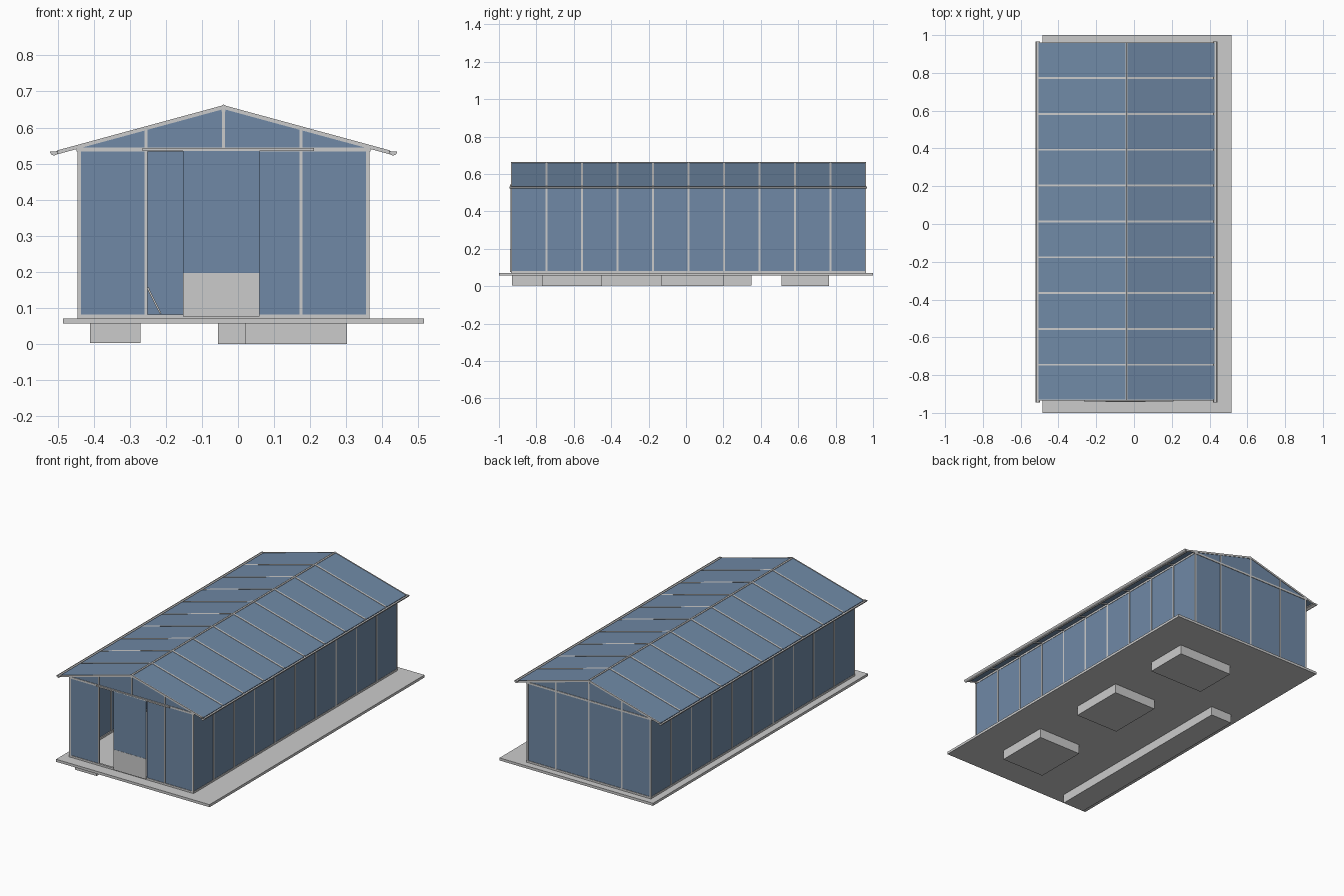
import bpy, bmesh, math

if "Cube" in bpy.data.objects:
    bpy.data.objects.remove(bpy.data.objects["Cube"])

CX = -0.04            # ridge line
HW, HE = 0.405, 0.462  # half width of walls and of eaves
Y0, Y1 = -0.935, 0.962
N = 10
STEP = (Y1 - Y0) / N
Z0, ZE = 0.082, 0.545  # sill top and eave beam top

glass = bpy.data.materials.new("glass")
glass.diffuse_color = (0.16, 0.25, 0.38, 1)
glass.use_nodes = True
glass.node_tree.nodes["Principled BSDF"].inputs["Base Color"].default_value = glass.diffuse_color


def prism(name, pts, y0, y1, mat=None):
    """Extrude an x-z outline along y."""
    bm = bmesh.new()
    f = bm.faces.new([bm.verts.new((x, y0, z)) for x, z in pts])
    r = bmesh.ops.extrude_face_region(bm, geom=[f])
    vs = [v for v in r["geom"] if isinstance(v, bmesh.types.BMVert)]
    bmesh.ops.translate(bm, verts=vs, vec=(0, y1 - y0, 0))
    bmesh.ops.recalc_face_normals(bm, faces=bm.faces)
    me = bpy.data.meshes.new(name)
    bm.to_mesh(me)
    bm.free()
    ob = bpy.data.objects.new(name, me)
    bpy.context.collection.objects.link(ob)
    if mat:
        me.materials.append(mat)
    return ob


def box(name, x0, x1, y0, y1, z0, z1, mat=None):
    return prism(name, [(x0, z0), (x1, z0), (x1, z1), (x0, z1)], y0, y1, mat)


def roof_z(h):
    return 0.662 - 0.272 * h


def slope(name, s, h0, h1, top, thick, y0, y1, mat=None):
    """Sloping strip on one side (s = -1 or 1) of the roof."""
    pts = [(CX + s * h, roof_z(h) - d) for h, d in
           ((h0, top), (h1, top), (h1, top + thick), (h0, top + thick))]
    return prism(name, pts, y0, y1, mat)


# ground slab and foundation blocks
box("slab", -0.485, 0.515, -1, 1, 0.056, 0.071)
box("foundation_strip", -0.41, -0.27, -0.93, 0.35, 0.003, 0.056)
box("foundation_block", 0.02, 0.302, -0.77, -0.45, 0, 0.056)
box("foundation_block", 0.02, 0.302, -0.13, 0.2, 0, 0.056)
box("foundation_block", -0.055, 0.302, 0.51, 0.765, 0, 0.056)

# sill and eave beams round the walls
L, R, T = CX - HW, CX + HW, 0.012
for label, z0, z1, g in (("sill", 0.071, Z0, 0), ("eave_beam", 0.534, ZE, 0.003)):
    for y in (Y0, Y1 - T):
        box("end_" + label, L - g, R + g, y, y + T, z0, z1)
    for x in (L, R - T):
        box("side_" + label, x, x + T, Y0, Y1, z0, z1)

# long side walls, roof slopes and gutters
for s in (-1, 1):
    xa, xb = sorted((CX + s * HW, CX + s * (HW - 0.01)))
    xm = (xa + xb) / 2
    for i in range(N + 1):
        y = Y0 + i * STEP
        w = 0.005
        ya, yb = max(Y0, y - w), min(Y1, y + w)
        box("side_post", xa, xb, ya, yb, Z0, 0.55)
        slope("rafter", s, 0, HE, 0, 0.011, ya, yb)
        if i < N:
            box("side_pane", xm - 0.002 + s * 0.001, xm + 0.002 + s * 0.001,
                y + w, y + STEP - w, Z0, 0.548, glass)
            slope("roof_pane", s, 0.004, HE + 0.003, 0.002, 0.004,
                  y + w, y + STEP - w, glass)
    slope("eave_rail", s, HE - 0.01, HE, 0.005, 0.006, Y0, Y1)
    # half round gutter
    gx, gz, r = CX + s * 0.47, 0.534, 0.0115
    arc = [math.pi + math.pi * k / 8 for k in range(9)]
    pts = [(gx + r * math.cos(a), gz + r * math.sin(a)) for a in arc]
    pts += [(gx + (r - 0.003) * math.cos(a), gz + (r - 0.003) * math.sin(a))
            for a in reversed(arc)]
    prism("gutter", pts, Y0 - 0.009, Y1 + 0.005)
    for y in (Y0 - 0.009, Y1 + 0.003):
        prism("gutter_cap", pts[:9], y, y + 0.002)
prism("ridge_beam", [(CX - 0.006, 0.645), (CX + 0.006, 0.645),
                     (CX + 0.006, 0.661), (CX, 0.664), (CX - 0.006, 0.661)], Y0, Y1)

# end walls: posts, panes and gables
marks = [-HW, -0.215, 0, 0.215, HW]
for end, ya, yb in (("front", Y0, Y0 + 0.01), ("back", Y1 - 0.01, Y1)):
    front = end == "front"
    ym = (ya + yb) / 2
    for m in marks[1:4]:
        z = ZE if front and m == 0 else Z0
        box(end + "_post", CX + m - 0.004, CX + m + 0.004, ya, yb, z, roof_z(abs(m)) - 0.008)
    for a, b in zip(marks, marks[1:]):
        prism(end + "_gable_pane",
              [(CX + a, ZE), (CX + b, ZE), (CX + b, roof_z(abs(b)) - 0.007),
               (CX + a, roof_z(abs(a)) - 0.007)], ym - 0.002, ym + 0.002, glass)
        if front and a > -0.3 and b < 0.3:
            continue
        box(end + "_pane", CX + a + 0.004, CX + b - 0.004, ym - 0.002, ym + 0.002,
            Z0, 0.535, glass)

# sliding doors with a rail, one left half open
box("door_rail", -0.265, 0.21, Y0 - 0.006, Y0, 0.535, 0.543)
box("door_glass", -0.152, 0.06, Y0 - 0.006, Y0 - 0.002, 0.195, 0.54, glass)
box("door_kick_panel", -0.152, 0.06, Y0 - 0.007, Y0 - 0.001, 0.076, 0.196)
box("fixed_door_pane", 0.06, 0.171, Y0 + 0.003, Y0 + 0.007, Z0, 0.535, glass)

# slanting brace inside the doorway
prism("inner_brace", [(-0.253, 0.155), (-0.217, 0.084), (-0.212, 0.084), (-0.248, 0.157)],
      0.93, 0.94)
